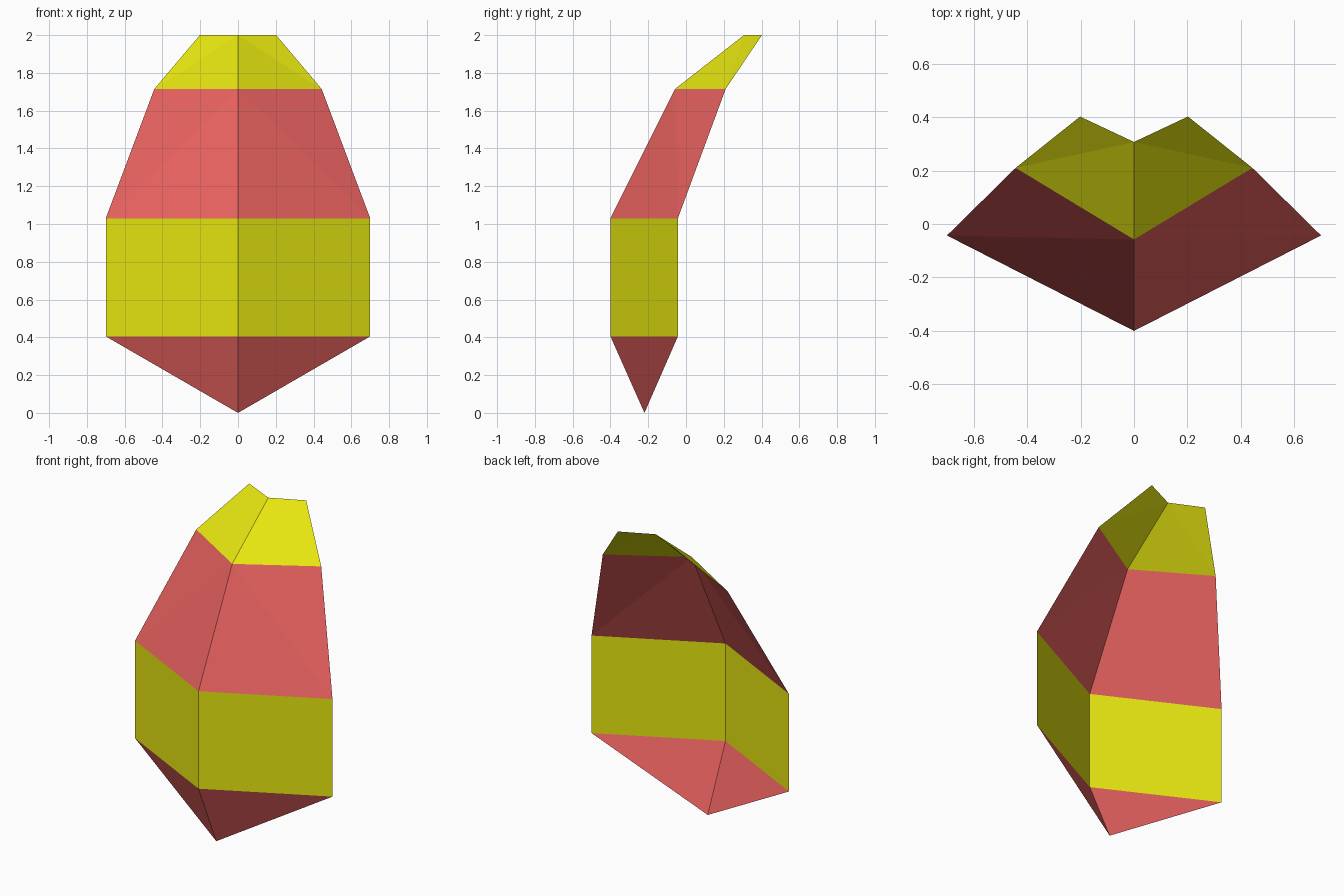
import bpy
import bmesh

if "Cube" in bpy.data.objects:
    bpy.data.objects.remove(bpy.data.objects["Cube"])


def material(name, rgb):
    m = bpy.data.materials.new(name)
    m.diffuse_color = (*rgb, 1)
    m.use_nodes = True
    m.node_tree.nodes["Principled BSDF"].inputs["Base Color"].default_value = m.diffuse_color
    return m


yellow = material("yellow", (0.8, 0.8, 0.0055))
red = material("coral red", (0.86, 0.13, 0.123))

# Rows of the folded sheet: height, fold y, outer edge x, outer edge y
rows = [
    (0.0, -0.22, 0.0, -0.22),
    (0.405, -0.40, 0.70, -0.043),
    (1.03, -0.40, 0.70, -0.043),
    (1.715, -0.058, 0.443, 0.21),
    (2.0, 0.307, 0.202, 0.402),
]
bands = [("lower_tip", red), ("lower_band", yellow),
         ("upper_band", red), ("upper_tip", yellow)]


def build_band(name, mat, low, high):
    """One open, V-folded band: right half modelled, left half mirrored."""
    bm = bmesh.new()
    z0, f0, x0, y0 = low
    z1, f1, x1, y1 = high
    fold_low = bm.verts.new((0, f0, z0))
    fold_high = bm.verts.new((0, f1, z1))
    edge_high = bm.verts.new((x1, y1, z1))
    if x0 > 0:
        edge_low = bm.verts.new((x0, y0, z0))
        bm.faces.new((fold_low, edge_low, fold_high))
        bm.faces.new((edge_low, edge_high, fold_high))
    else:
        bm.faces.new((fold_low, edge_high, fold_high))
    mesh = bpy.data.meshes.new(name)
    bm.to_mesh(mesh)
    bm.free()
    mesh.materials.append(mat)
    obj = bpy.data.objects.new(name, mesh)
    bpy.context.collection.objects.link(obj)
    mirror = obj.modifiers.new("mirror", 'MIRROR')
    mirror.use_axis[0] = True


# Stack the four bands from the pointed foot to the notched top
for i, (name, mat) in enumerate(bands):
    build_band(name, mat, rows[i], rows[i + 1])
